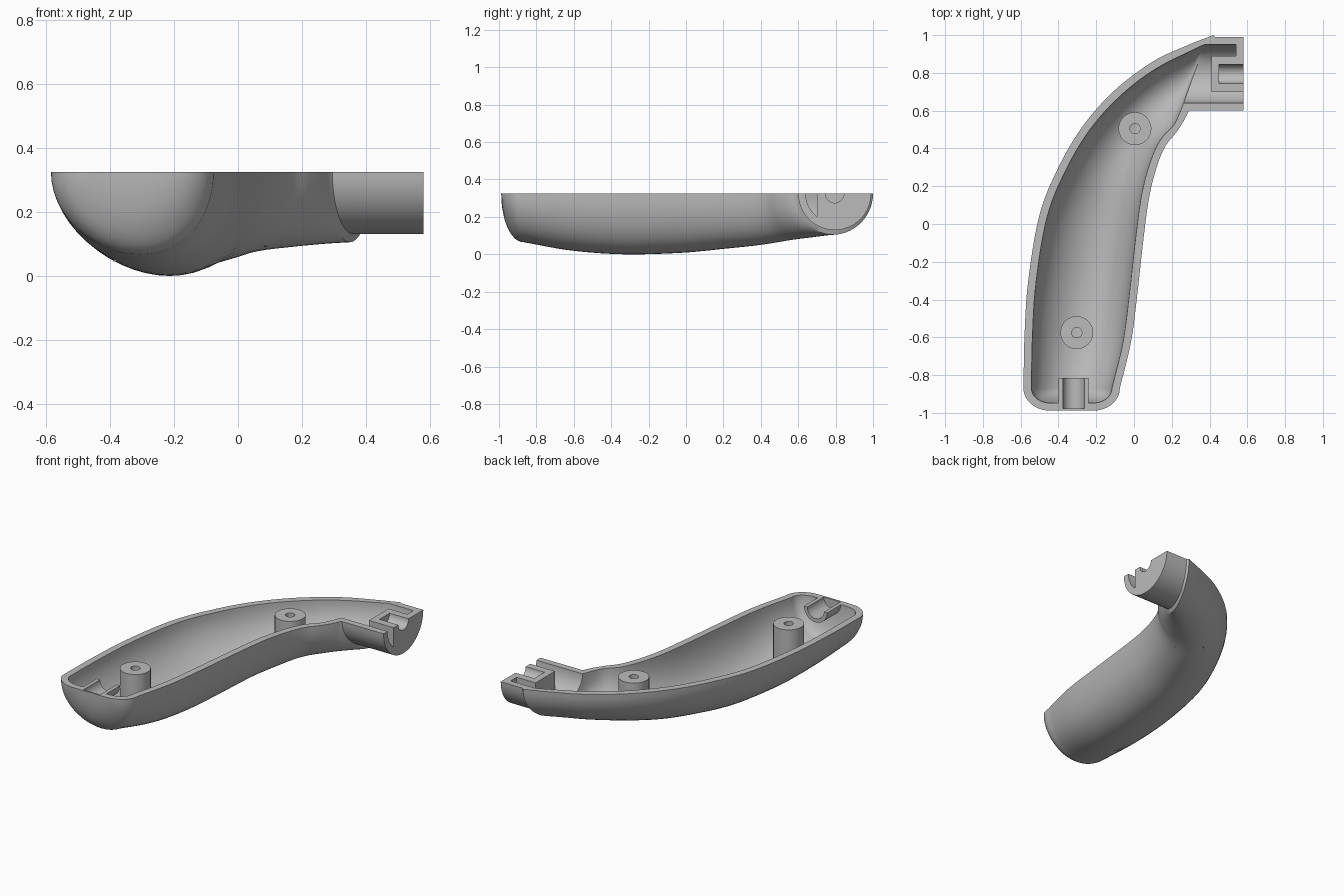
import bpy, bmesh
from math import sin, cos, pi, sqrt, asin, radians
from mathutils import Vector

if "Cube" in bpy.data.objects:
    bpy.data.objects.remove(bpy.data.objects["Cube"])

TOP = 0.325      # height of the parting plane
WALL = 0.042
SEG = 28         # points across a section
NECK_Y = 0.795   # axis of the neck

grey = bpy.data.materials.new("matte grey")
grey.use_nodes = True
grey.diffuse_color = (0.5, 0.5, 0.5, 1)
grey.node_tree.nodes["Principled BSDF"].inputs["Base Color"].default_value = (0.5, 0.5, 0.5, 1)


def make(name, bm):
    bmesh.ops.recalc_face_normals(bm, faces=bm.faces)
    mesh = bpy.data.meshes.new(name)
    bm.to_mesh(mesh)
    bm.free()
    mesh.materials.append(grey)
    obj = bpy.data.objects.new(name, mesh)
    bpy.context.collection.objects.link(obj)
    return obj


def smooth(obj):
    bpy.ops.object.select_all(action='DESELECT')
    obj.select_set(True)
    bpy.context.view_layer.objects.active = obj
    bpy.ops.object.shade_smooth_by_angle(angle=radians(30))


def spline(keys, steps=6):
    """Catmull-Rom through stations of (left x, y, right x, y, bottom z)."""
    keys = [Vector(k) for k in keys]
    ext = [keys[0] * 2 - keys[1]] + keys + [keys[-1] * 2 - keys[-2]]
    out = []
    for a, b, c, d in zip(ext, ext[1:], ext[2:], ext[3:]):
        for s in range(steps):
            t = s / steps
            out.append(b + (c - a) * (t / 2) + (a * 2 - b * 5 + c * 4 - d) * (t * t / 2)
                       + (b * 3 - a - c * 3 + d) * (t ** 3 / 2))
    return out + [keys[-1]]


def cap(key, length, pinch, steps=12):
    """Rounded closing stations, from the tip up to the first station."""
    lx, ly, rx, ry, z = key
    out = []
    for i in range(steps, 0, -1):
        a = pi / 2 * i / steps
        inset, y = pinch * (1 - cos(a)), length * sin(a)
        out.append(Vector((lx + inset, ly - y, rx - inset, ry - y, TOP - (TOP - z) * cos(a))))
    return out


def section(st):
    left, right = Vector(st[0:2]), Vector(st[2:4])
    mid, depth = (left + right) / 2, TOP - st[4]
    lean = (right - left).normalized() * max(0, depth - 0.2) * 0.4
    pts = []
    for j in range(SEG + 1):
        t = pi * j / SEG
        p = mid + (left - mid) * cos(t) + lean * sin(t) ** 2
        pts.append((p.x, p.y, TOP - depth * sin(t)))
    return pts


def shrink(key):
    left, right = Vector(key[0:2]), Vector(key[2:4])
    u = (right - left).normalized() * WALL
    return (*(left + u), *(right - u), key[4] + WALL)


# Shell stations along the bent handle
body = [
    (-.585, -.87, -.075, -.87, .065), (-.58, -.6, -.015, -.62, .02),
    (-.56, -.3, .02, -.35, 0), (-.5, .05, .05, -.08, .008),
    (-.4, .3, .08, .14, .03), (-.27, .52, .12, .3, .05),
    (-.1, .71, .165, .41, .075), (.1, .86, .22, .48, .09),
    (.28, .945, .26, .54, .1), (.42, 1, .285, .59, .105)]
neck = [(.43, .99, .295, .6, .13), (.58, .99, .58, .6, .13)]
hollow = [shrink(k) for k in body[:8]] + [(.33, .93, .24, .585, .145), (.375, .95, .262, .64, .17)]
bore = [(.42, .95, .3, .64, .17), (.58, .95, .58, .64, .17)]

outer = cap(body[0], 0.118, 0.14) + spline(body) + neck
inner = cap(hollow[0], 0.078, 0.1) + spline(hollow) + bore

# Handle shell: two lofts joined by the rim and the end face
bm = bmesh.new()
grids = [[[bm.verts.new(p) for p in section(st)] for st in sts] for sts in (outer, inner)]
for g in grids:
    for r0, r1 in zip(g, g[1:]):
        for j in range(SEG):
            bm.faces.new((r0[j], r0[j + 1], r1[j + 1], r1[j]))
go, gi = grids
for i in range(len(go) - 1):
    for j in (0, SEG):
        bm.faces.new((go[i][j], go[i + 1][j], gi[i + 1][j], gi[i][j]))
for i in (0, -1):
    for j in range(SEG):
        bm.faces.new((go[i][j], go[i][j + 1], gi[i][j + 1], gi[i][j]))
shell = make("handle_shell", bm)


def prism(name, profile, start, end, axis):
    """Extrude a (side, z) profile along x or y."""
    bm = bmesh.new()
    rows = []
    for d in (start, end):
        rows.append([bm.verts.new((d, s, z) if axis == 'x' else (s, d, z)) for s, z in profile])
    n = len(profile)
    for i in range(n):
        k = (i + 1) % n
        bm.faces.new((rows[0][i], rows[0][k], rows[1][k], rows[1][i]))
    for r in rows:
        bm.faces.new(r)
    return make(name, bm)


def arc(center, radius, a0=pi, a1=2 * pi, n=20):
    return [(center + radius * cos(a0 + (a1 - a0) * i / n),
             TOP + radius * sin(a0 + (a1 - a0) * i / n)) for i in range(n + 1)]


# Cable groove cut into the front wall
CLIP_X = -0.32
groove = prism("groove_cutter", arc(CLIP_X, 0.057) + [(CLIP_X + .057, .4), (CLIP_X - .057, .4)],
               -0.977, -0.8, 'y')
groove.hide_render = True
cut = shell.modifiers.new("groove", 'BOOLEAN')
cut.operation, cut.solver, cut.object = 'DIFFERENCE', 'EXACT', groove
bpy.context.view_layer.objects.active = shell
bpy.ops.object.modifier_apply(modifier=cut.name)
bpy.data.objects.remove(groove)
smooth(shell)

# Half-round cable clip behind the front wall
smooth(prism("cable_clip", arc(CLIP_X, 0.08) + arc(CLIP_X, 0.057)[::-1], -0.96, -0.815, 'y'))


# Neck insert: block with a half-round pocket and an end wall
def insert(name, x0, x1, y0, y1, pocket):
    r = 0.158
    a0 = pi + asin(sqrt(1 - ((y0 - NECK_Y) / r) ** 2))
    a1 = 2 * pi - asin(sqrt(max(0, 1 - ((y1 - NECK_Y) / r) ** 2)))
    profile = arc(NECK_Y, r, a0, a1) + [(y1, TOP)]
    if pocket:
        profile += arc(NECK_Y, 0.05)[::-1]
    smooth(prism(name, profile + [(y0, TOP)], x0, x1, 'x'))


insert("neck_block_back", .41, .45, .70, .89, False)
insert("neck_block_pocket", .45, .54, .70, .89, True)
insert("neck_end_wall", .54, .58, .70, .952, True)


# Screw bosses
def boss(name, x, y, base, sides=40):
    profile = [(.087, base), (.087, TOP), (.027, TOP), (.027, base)]
    bm = bmesh.new()
    rings = [[bm.verts.new((x + r * cos(2 * pi * i / sides), y + r * sin(2 * pi * i / sides), z))
              for i in range(sides)] for r, z in profile]
    for a, b in zip(rings, rings[1:] + rings[:1]):
        for i in range(sides):
            k = (i + 1) % sides
            bm.faces.new((a[i], a[k], b[k], b[i]))
    smooth(make(name, bm))


boss("rear_screw_boss", .005, .505, .092)
boss("front_screw_boss", -.303, -.575, .045)
